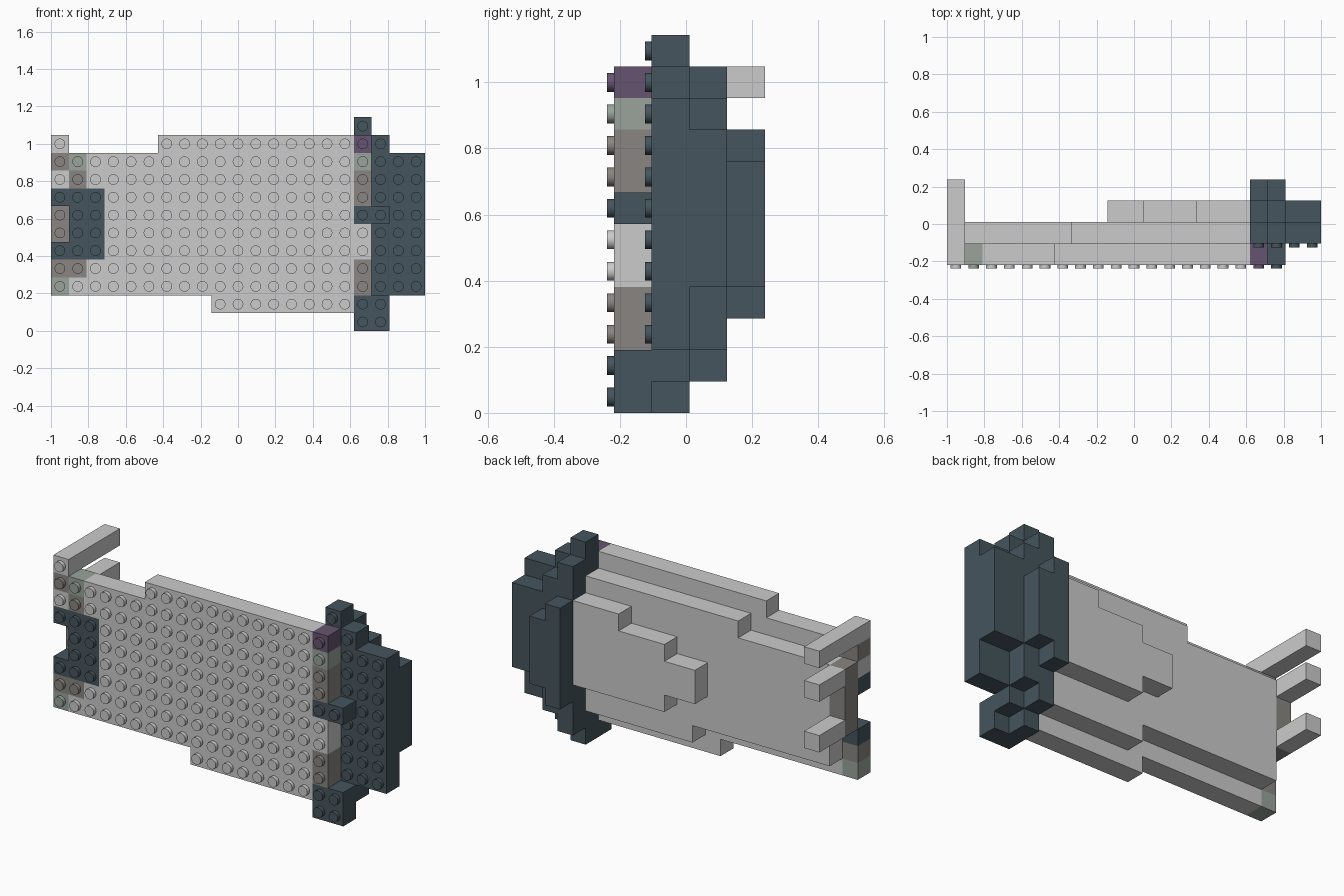
import bpy, bmesh, math
from mathutils import Matrix, Vector

if "Cube" in bpy.data.objects:
    bpy.data.objects.remove(bpy.data.objects["Cube"])

P = 2 / 21            # stud pitch (x and z)
H = 1.2 * P           # brick layer thickness (along y)
STUD_R, STUD_H = 0.3 * P, 0.021
Y0 = -(4 * H + STUD_H) / 2 + STUD_H   # front of the first layer

A, B, C, D = range(4)  # layers from front to back
cells = {}             # (column, layer, row) -> part name


def fill(part, layer, c0, c1, r0, r1):
    """Claim a block of cells for a part; later calls override; None clears."""
    for c in range(c0, c1 + 1):
        for r in range(r0, r1 + 1):
            if part:
                cells[c, layer, r] = part
            else:
                cells.pop((c, layer, r), None)


# Grey body, stepped layer by layer
for spec in [(A, 0, 17, 2, 9), (A, 6, 16, 10, 10), (A, 9, 16, 1, 1),
             (B, 1, 16, 3, 8), (B, 7, 16, 9, 9), (B, 10, 16, 2, 2),
             (C, 9, 10, 5, 6), (C, 11, 13, 4, 7), (C, 14, 16, 4, 8)]:
    fill("body", *spec)

# Dark rounded end block
for spec in [(A, 17, 18, 0, 1), (A, 17, 18, 6, 6),
             (B, 17, 17, 0, 11), (B, 18, 18, 1, 10), (B, 19, 20, 2, 9),
             (C, 17, 17, 1, 10), (C, 18, 18, 2, 9), (C, 19, 20, 4, 8),
             (D, 17, 17, 3, 8), (D, 18, 18, 4, 7)]:
    fill("end_block", *spec)

# Dark notched plate at the other end
fill("notched_plate", A, 0, 2, 4, 7)
fill(None, A, 0, 0, 5, 6)

# Tinted bricks
for spec in [(A, 0, 0, 9, 9), (A, 1, 1, 8, 8), (A, 0, 1, 3, 3),
             (A, 17, 17, 7, 8), (A, 17, 17, 2, 3), (B, 0, 0, 5, 8)]:
    fill("warm_bricks", *spec)
for spec in [(A, 1, 1, 9, 9), (A, 0, 0, 2, 2), (A, 17, 17, 9, 9)]:
    fill("green_bricks", *spec)
fill("purple_brick", A, 17, 17, 10, 10)

# Bars reaching backward
for layer in (A, B, C, D):
    fill("top_bar", layer, 0, 0, 10, 10)
for layer in (C, D):
    fill("middle_bar", layer, 0, 0, 8, 8)
    fill("lower_bar", layer, 0, 0, 5, 5)

COLORS = {
    "end_block": (0.06, 0.09, 0.11, 1), "notched_plate": (0.06, 0.09, 0.11, 1),
    "warm_bricks": (0.25, 0.235, 0.22, 1), "green_bricks": (0.32, 0.37, 0.33, 1),
    "purple_brick": (0.13, 0.09, 0.16, 1),
}


def corner(c, l, r):
    return Vector((-1 + c * P, Y0 + l * H, r * P))


def build(part):
    own = [k for k, v in cells.items() if v == part]
    own_set = set(own)
    bm = bmesh.new()
    # Outer faces of the brick cluster
    for cell in own:
        for axis in range(3):
            for side in (0, 1):
                nb = list(cell)
                nb[axis] += 2 * side - 1
                if tuple(nb) in own_set:
                    continue
                u, v = (axis + 1) % 3, (axis + 2) % 3
                ring = []
                for du, dv in ((0, 0), (1, 0), (1, 1), (0, 1)):
                    q = list(cell)
                    q[axis] += side
                    q[u] += du
                    q[v] += dv
                    ring.append(bm.verts.new(corner(*q)))
                bm.faces.new(ring if side else ring[::-1])
    bmesh.ops.remove_doubles(bm, verts=bm.verts[:], dist=1e-4)
    bmesh.ops.dissolve_limit(bm, angle_limit=math.radians(1),
                             verts=bm.verts[:], edges=bm.edges[:])
    # Studs on every exposed front cell
    for c, l, r in own:
        if any((c, k, r) in cells for k in range(l)):
            continue
        pos = corner(c + 0.5, l, r + 0.5) - Vector((0, STUD_H / 2, 0))
        bmesh.ops.create_cone(
            bm, cap_ends=True, segments=16, radius1=STUD_R, radius2=STUD_R,
            depth=STUD_H,
            matrix=Matrix.Translation(pos) @ Matrix.Rotation(math.pi / 2, 4, 'X'))
    mesh = bpy.data.meshes.new(part)
    bm.to_mesh(mesh)
    bm.free()
    obj = bpy.data.objects.new(part, mesh)
    bpy.context.collection.objects.link(obj)
    if part in COLORS:
        mat = bpy.data.materials.new(part + "_color")
        mat.diffuse_color = COLORS[part]
        mat.use_nodes = True
        mat.node_tree.nodes["Principled BSDF"].inputs["Base Color"].default_value = mat.diffuse_color
        mesh.materials.append(mat)
    return obj


parts = [build(name) for name in dict.fromkeys(cells.values())]
for obj in parts:
    obj.select_set(True)
bpy.context.view_layer.objects.active = parts[0]
bpy.ops.object.shade_smooth_by_angle(angle=math.radians(30))
